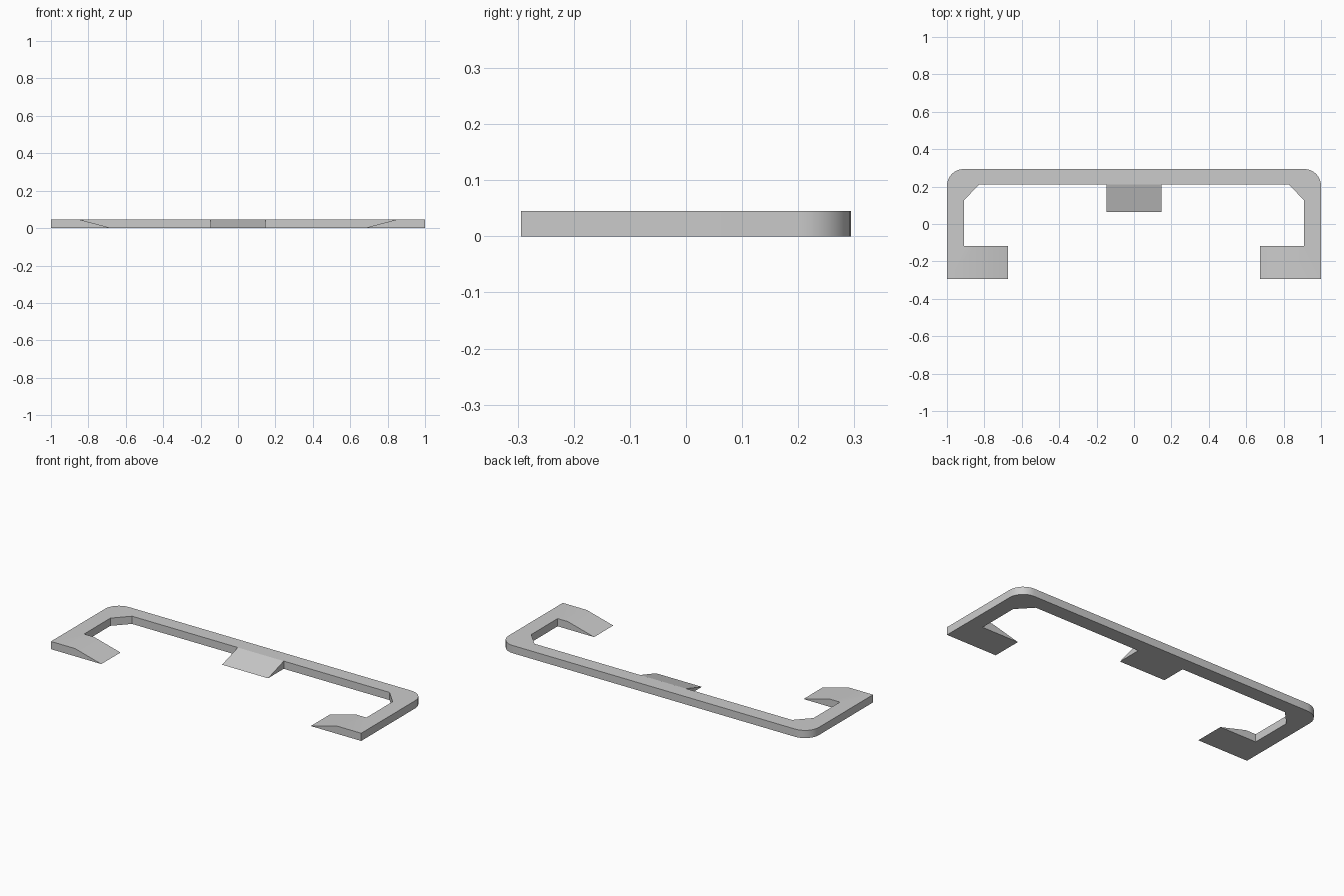
import bpy
import bmesh
import math
from mathutils import Vector

cube = bpy.data.objects.get("Cube")
if cube:
    bpy.data.objects.remove(cube, do_unlink=True)

THICK = 0.045
BACK, FRONT = 0.294, -0.294
FOLD_X, TIP_X = 0.845, 0.675
RADIUS = 0.09

grey = bpy.data.materials.new("plain grey")
grey.use_nodes = True
colour = (0.6, 0.6, 0.6, 1)
grey.diffuse_color = colour
grey.node_tree.nodes["Principled BSDF"].inputs["Base Color"].default_value = colour


def extrude(bm, points, offset):
    """Extrude a closed outline along an offset into a solid."""
    face = bm.faces.new([bm.verts.new(p) for p in points])
    result = bmesh.ops.extrude_face_region(bm, geom=[face])
    moved = [g for g in result["geom"] if isinstance(g, bmesh.types.BMVert)]
    bmesh.ops.translate(bm, verts=moved, vec=offset)


def finish(name, bm):
    bmesh.ops.recalc_face_normals(bm, faces=bm.faces[:])
    mesh = bpy.data.meshes.new(name)
    bm.to_mesh(mesh)
    bm.free()
    mesh.materials.append(grey)
    obj = bpy.data.objects.new(name, mesh)
    bpy.context.collection.objects.link(obj)
    return obj


# Frame: right half outline with rounded outer corner, mirrored to the left
half = [(0.83, 0.21), (0.91, 0.125), (0.91, -0.118), (TIP_X, -0.118),
        (TIP_X, FRONT), (1, FRONT)]
for i in range(9):
    a = math.radians(90 * i / 8)
    half.append((1 - RADIUS + RADIUS * math.cos(a), BACK - RADIUS + RADIUS * math.sin(a)))
outline = half + [(-x, y) for x, y in reversed(half)]

bm = bmesh.new()
extrude(bm, [(x, y, 0) for x, y in outline], Vector((0, 0, THICK)))

# Feet: fold the top and slope it down to a sharp tip
for side in (-1, 1):
    bmesh.ops.bisect_plane(bm, geom=bm.verts[:] + bm.edges[:] + bm.faces[:],
                           plane_co=(side * FOLD_X, 0, 0), plane_no=(1, 0, 0))
for v in bm.verts:
    if abs(abs(v.co.x) - TIP_X) < 0.001 and v.co.y < 0:
        v.co.z = 0
bmesh.ops.remove_doubles(bm, verts=bm.verts[:], dist=0.0005)
frame = finish("frame", bm)

bpy.ops.object.select_all(action="DESELECT")
frame.select_set(True)
bpy.context.view_layer.objects.active = frame
bpy.ops.object.shade_smooth_by_angle()

# Centre tab: flat wedge sloping forward from the back bar
bm = bmesh.new()
extrude(bm, [(-0.148, 0.21, 0), (-0.148, 0.065, 0), (-0.148, 0.21, THICK)],
        Vector((0.296, 0, 0)))
finish("centre_tab", bm)
